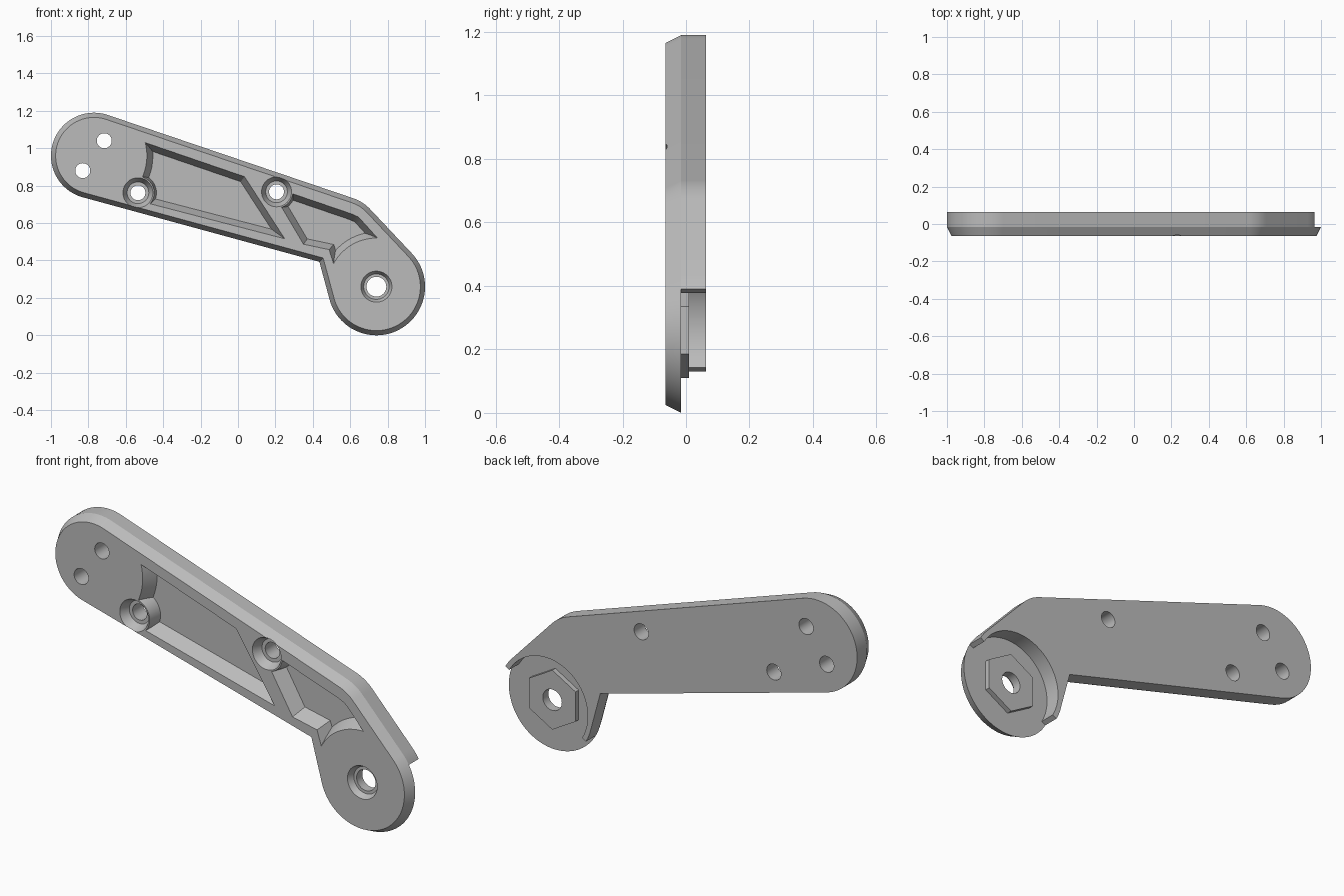
import bpy, bmesh, math
from mathutils import Vector

cube = bpy.data.objects.get("Cube")
if cube:
    bpy.data.objects.remove(cube, do_unlink=True)

FRONT, MID, BACK = -0.065, -0.015, 0.063
PIVOT, END = (0.74, 0.26), (-0.77, 0.96)
LOW_SCREW, TOP_SCREW = (-0.535, 0.762), (0.206, 0.767)

grey = bpy.data.materials.new("satin grey")
grey.use_nodes = True
grey.diffuse_color = (0.5, 0.5, 0.5, 1)
grey.node_tree.nodes["Principled BSDF"].inputs["Base Color"].default_value = (0.5, 0.5, 0.5, 1)


def arc(c, r, a0, a1, n=32):
    """Points on an arc in the x-z plane, angles in degrees."""
    angles = [math.radians(a0 + (a1 - a0) * i / n) for i in range(n + 1)]
    return [(c[0] + r * math.cos(a), c[1] + r * math.sin(a)) for a in angles]


def circle(c, r, n=64):
    return arc(c, r, 0, 360, n)[:-1]


def inset(points, d):
    """Mitred inward offset of a counter-clockwise outline."""
    out = []
    for i, p in enumerate(points):
        p = Vector(p)
        a = (p - Vector(points[i - 1])).normalized()
        b = (Vector(points[(i + 1) % len(points)]) - p).normalized()
        na, nb = Vector((-a.y, a.x)), Vector((-b.y, b.x))
        out.append(p + (na + nb) * d / (1 + na.dot(nb)))
    return out


def prism(name, outline, layers):
    """Solid along y from (depth, inset) layers of one outline."""
    bm = bmesh.new()
    rings = [[bm.verts.new((x, y, z)) for x, z in inset(outline, d)] for y, d in layers]
    bm.faces.new(rings[0])
    bm.faces.new(rings[-1][::-1])
    n = len(outline)
    for lo, hi in zip(rings, rings[1:]):
        for i in range(n):
            j = (i + 1) % n
            bm.faces.new((lo[i], hi[i], hi[j], lo[j]))
    bmesh.ops.recalc_face_normals(bm, faces=bm.faces)
    mesh = bpy.data.meshes.new(name)
    bm.to_mesh(mesh)
    bm.free()
    mesh.materials.append(grey)
    obj = bpy.data.objects.new(name, mesh)
    bpy.context.collection.objects.link(obj)
    return obj


def combine(target, tool, kind="DIFFERENCE"):
    """Apply a boolean and discard the tool."""
    mod = target.modifiers.new("cut", "BOOLEAN")
    mod.operation, mod.solver, mod.object = kind, "EXACT", tool
    bpy.context.view_layer.objects.active = target
    bpy.ops.object.modifier_apply(modifier=mod.name)
    bpy.data.objects.remove(tool, do_unlink=True)


def drafted(name, outline, floor, draft, top=-0.1):
    """Tapered solid: true size at the front face, inset by draft at the floor."""
    over = draft * (top - FRONT) / (floor - FRONT)
    return prism(name, outline, [(top, over), (floor, draft)])


# Cranked arm with a chamfered front edge
outline = (arc(PIVOT, 0.26, 198.2, 403.3, 64) + arc((0.546, 0.524), 0.22, 43.3, 71.2, 10)
           + arc(END, 0.23, 71.2, 254.7, 56) + [(0.435, 0.393)])
arm = prism("cranked_arm", outline, [(FRONT, 0.025), (MID, 0), (BACK, 0)])

# Round recess behind the pivot, open on its lower side
c30, s30 = math.cos(math.pi / 6), 0.5
lower = [(PIVOT[0] + u * c30 + v * s30, PIVOT[1] + u * s30 - v * c30)
         for u, v in ((-0.4, 0), (-0.4, 0.5), (0.4, 0.5), (0.4, 0))]
recess = arc(PIVOT, 0.235, 30, 210, 40) + lower
combine(arm, prism("recess_cutter", recess, [(MID, 0), (0.1, 0)]))

# Hexagonal boss on the recess floor
hexagon = arc(PIVOT, 0.15, 30, 330, 5)
combine(arm, prism("hex_boss", hexagon, [(-0.025, 0), (0.01, 0)]), "UNION")

# Two drafted front pockets, kept clear of the round ends and screw bosses
FLOOR, DRAFT = 0.005, 0.032
long_pocket = [(-0.70, 1.10), (-0.70, 0.763), (0.25, 0.516), (0.035, 0.848)]
short_pocket = [(0.165, 0.80), (0.35, 0.487), (0.487, 0.458), (0.54, 0.29),
                (0.80, 0.46), (0.66, 0.615), (0.64, 0.634), (0.61, 0.648)]
pockets = [(long_pocket, END, 0.283, LOW_SCREW), (short_pocket, PIVOT, 0.26, TOP_SCREW)]
for shape, hub, radius, screw in pockets:
    pocket = drafted("pocket_cutter", shape, FLOOR, DRAFT)
    for centre, r, flare in ((hub, radius, DRAFT), (screw, 0.087, 0.012)):
        cone = prism("keep_out", circle(centre, r),
                     [(FRONT - 0.07, flare), (FRONT + 0.14, -2 * flare)])
        combine(pocket, cone)
    combine(arm, pocket)

# Tapered counterbores
for centre, r, floor, draft in ((LOW_SCREW, 0.08, -0.02, 0.022), (TOP_SCREW, 0.08, -0.02, 0.022),
                                (PIVOT, 0.083, -0.035, 0.015)):
    combine(arm, drafted("counterbore_cutter", circle(centre, r), floor, draft))

# Through holes
for centre, r in ((LOW_SCREW, 0.04), (TOP_SCREW, 0.04), ((-0.715, 1.04), 0.04),
                  ((-0.83, 0.88), 0.04), (PIVOT, 0.053)):
    combine(arm, prism("hole_cutter", circle(centre, r, 40), [(-0.15, 0), (0.15, 0)]))

# Smooth the round walls and keep the edges crisp
bpy.ops.object.select_all(action="DESELECT")
arm.select_set(True)
bpy.context.view_layer.objects.active = arm
bpy.ops.object.shade_smooth_by_angle(angle=math.radians(22))
